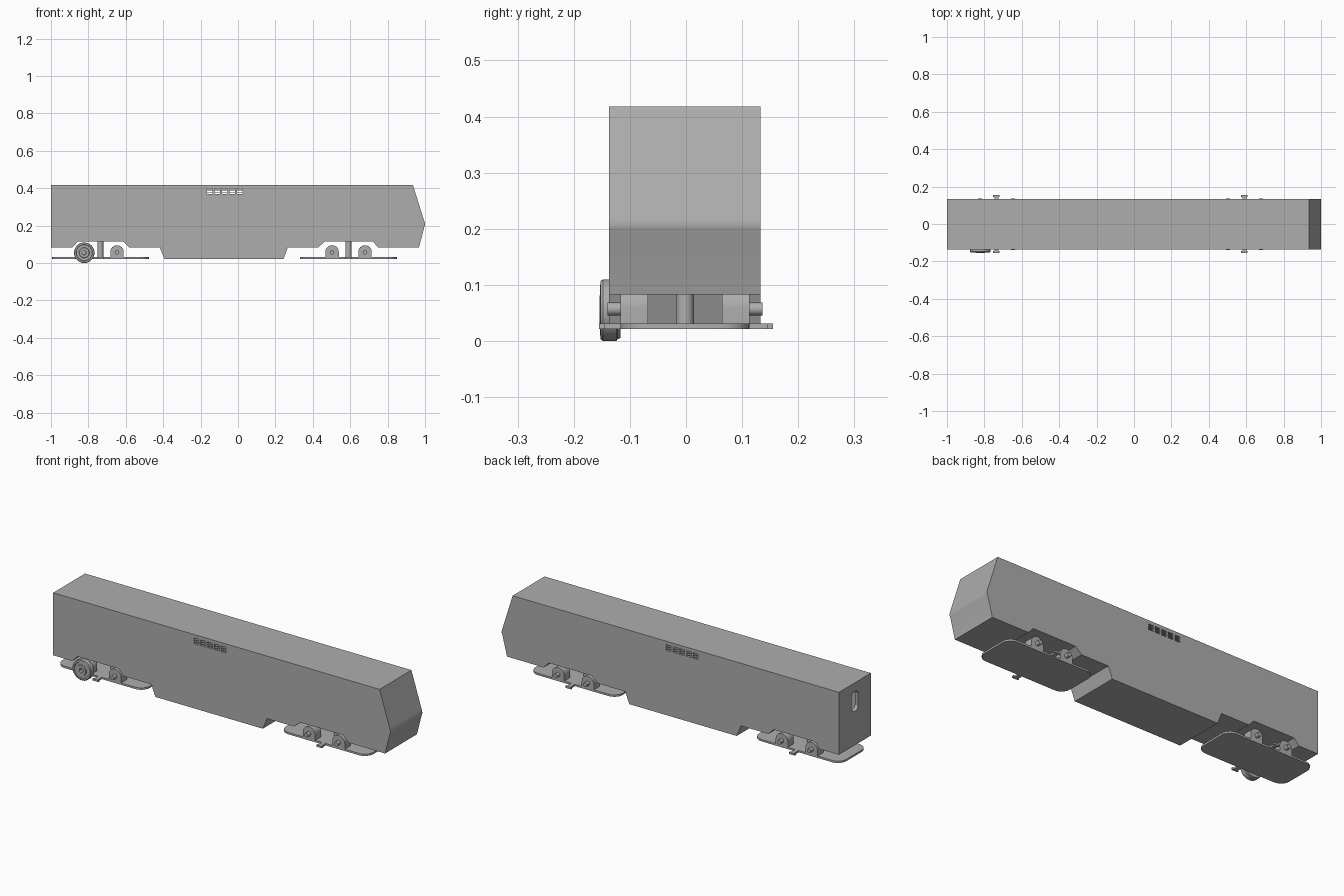
import bpy, bmesh, math
from mathutils import Matrix

if "Cube" in bpy.data.objects:
    bpy.data.objects.remove(bpy.data.objects["Cube"])

grey = bpy.data.materials.new("plain grey")
grey.diffuse_color = (0.42, 0.42, 0.42, 1)
grey.use_nodes = True
grey.node_tree.nodes["Principled BSDF"].inputs["Base Color"].default_value = grey.diffuse_color
YC = -0.002  # middle of the body across its width


def finish(name, bm, smooth=True):
    bmesh.ops.recalc_face_normals(bm, faces=bm.faces)
    me = bpy.data.meshes.new(name)
    bm.to_mesh(me)
    bm.free()
    ob = bpy.data.objects.new(name, me)
    bpy.context.collection.objects.link(ob)
    me.materials.append(grey)
    bpy.ops.object.select_all(action='DESELECT')
    bpy.context.view_layer.objects.active = ob
    ob.select_set(True)
    if smooth:
        bpy.ops.object.shade_smooth_by_angle(angle=math.radians(30))
    return ob


def prism(name, pts, axis, a, b, smooth=True):
    """Extrude a 2D outline along axis from a to b."""
    place = {'x': lambda u, v, w: (w, u, v),
             'y': lambda u, v, w: (u, w, v),
             'z': lambda u, v, w: (u, v, w)}[axis]
    bm = bmesh.new()
    face = bm.faces.new([bm.verts.new(place(u, v, a)) for u, v in pts])
    ext = bmesh.ops.extrude_face_region(bm, geom=[face])
    verts = [e for e in ext['geom'] if isinstance(e, bmesh.types.BMVert)]
    bmesh.ops.translate(bm, vec=place(0, 0, b - a), verts=verts)
    return finish(name, bm, smooth)


def rect(x0, x1, z0, z1):
    return [(x0, z0), (x1, z0), (x1, z1), (x0, z1)]


def rounded(cx, cy, hx, hy, r, n=8):
    pts = []
    for k, (sx, sy) in enumerate([(1, 1), (-1, 1), (-1, -1), (1, -1)]):
        for i in range(n + 1):
            a = math.pi / 2 * (k + i / n)
            pts.append((cx + sx * (hx - r) + r * math.cos(a),
                        cy + sy * (hy - r) + r * math.sin(a)))
    return pts


def circle(cx, cz, r, n=32):
    return [(cx + r * math.cos(2 * math.pi * i / n),
             cz + r * math.sin(2 * math.pi * i / n)) for i in range(n)]


def cut(ob, cutter):
    cutter.hide_render = True
    m = ob.modifiers.new("cut", 'BOOLEAN')
    m.operation, m.solver, m.object = 'DIFFERENCE', 'EXACT', cutter
    bpy.ops.object.select_all(action='DESELECT')
    bpy.context.view_layer.objects.active = ob
    ob.select_set(True)
    bpy.ops.object.modifier_apply(modifier=m.name)
    bpy.data.objects.remove(cutter)


# Body shell with bent nose, low belly and bogie recesses
outline = [(-1, .418), (-1, .083), (-.886, .083), (-.856, .115), (-.613, .115),
           (-.582, .083), (-.418, .083), (-.394, .022), (.243, .022), (.267, .083),
           (.428, .083), (.465, .115), (.72, .115), (.75, .083), (.968, .083),
           (.995, .19), (.999, .2), (1, .208), (.998, .218), (.994, .23), (.935, .418)]
body = prism("body", outline, 'y', -.137, .133)
cut(body, prism("cavity", [(-.98, .135), (.95, .135), (.97, .2), (.92, .4), (-.98, .4)],
                'y', -.117, .113, False))
cut(body, prism("rear_opening", rounded(YC, .318, .028, .052, .022), 'x', -1.1, -.9, False))

# Side vents, three slots in each of five groups
for i in range(5):
    for j in range(3):
        x, z = -.15 + .04 * i, .3725 + .0115 * j
        cut(body, prism("vent_cutter", rect(x - .015, x + .015, z - .0035, z + .0035),
                        'y', -.3, .3, False))


# Bogies
for tag, cx in (("rear", -.736), ("front", .59)):
    prism(tag + "_bogie_plate", rounded(cx, YC, .259, .115, .05), 'z', .021, .031)
    prism(tag + "_bogie_pivot", circle(cx, YC, .016), 'z', .03, .117)
    for side, label in ((-1, "near"), (1, "far")):
        # T-shaped step on the plate edge
        tab = [(-.011, .10), (.011, .10), (.011, .145), (.017, .145),
               (.017, .155), (-.017, .155), (-.017, .145), (-.011, .145)]
        prism(f"{tag}_{label}_step", [(cx + u, side * v) for u, v in tab], 'z', .021, .031)
        for dx in (-.087, .089):
            # Round-topped axle bracket with its pin
            x = cx + dx
            arch = [(x + .036 * math.cos(math.pi * i / 16), .059 + .036 * math.sin(math.pi * i / 16))
                    for i in range(17)]
            prism(f"{tag}_{label}_bracket", [(x + .036, .03)] + arch + [(x - .036, .03)], 'y',
                  YC + side * .066, YC + side * .115)
            prism(f"{tag}_{label}_pin", circle(x, .057, .0115), 'y',
                  YC + side * .10, YC + side * .138)

# Single wheel, turned from a flange and tread profile of (radius, y)
profile = [(.012, -.117), (.05, -.117), (.0515, -.122), (.055, -.124), (.055, -.148),
           (.052, -.152), (.044, -.153), (.042, -.149), (.028, -.149), (.026, -.154),
           (.012, -.154)]
bm = bmesh.new()
ring = [bm.verts.new((r, y, 0)) for r, y in profile]
edges = [bm.edges.new((ring[i], ring[(i + 1) % len(ring)])) for i in range(len(ring))]
bmesh.ops.spin(bm, geom=ring + edges, cent=(0, 0, 0), axis=(0, 1, 0),
               angle=2 * math.pi, steps=40, use_merge=True)
bmesh.ops.remove_doubles(bm, verts=bm.verts, dist=1e-5)
bmesh.ops.transform(bm, matrix=Matrix.Translation((-.822, 0, .055)), verts=bm.verts)
finish("wheel", bm)
